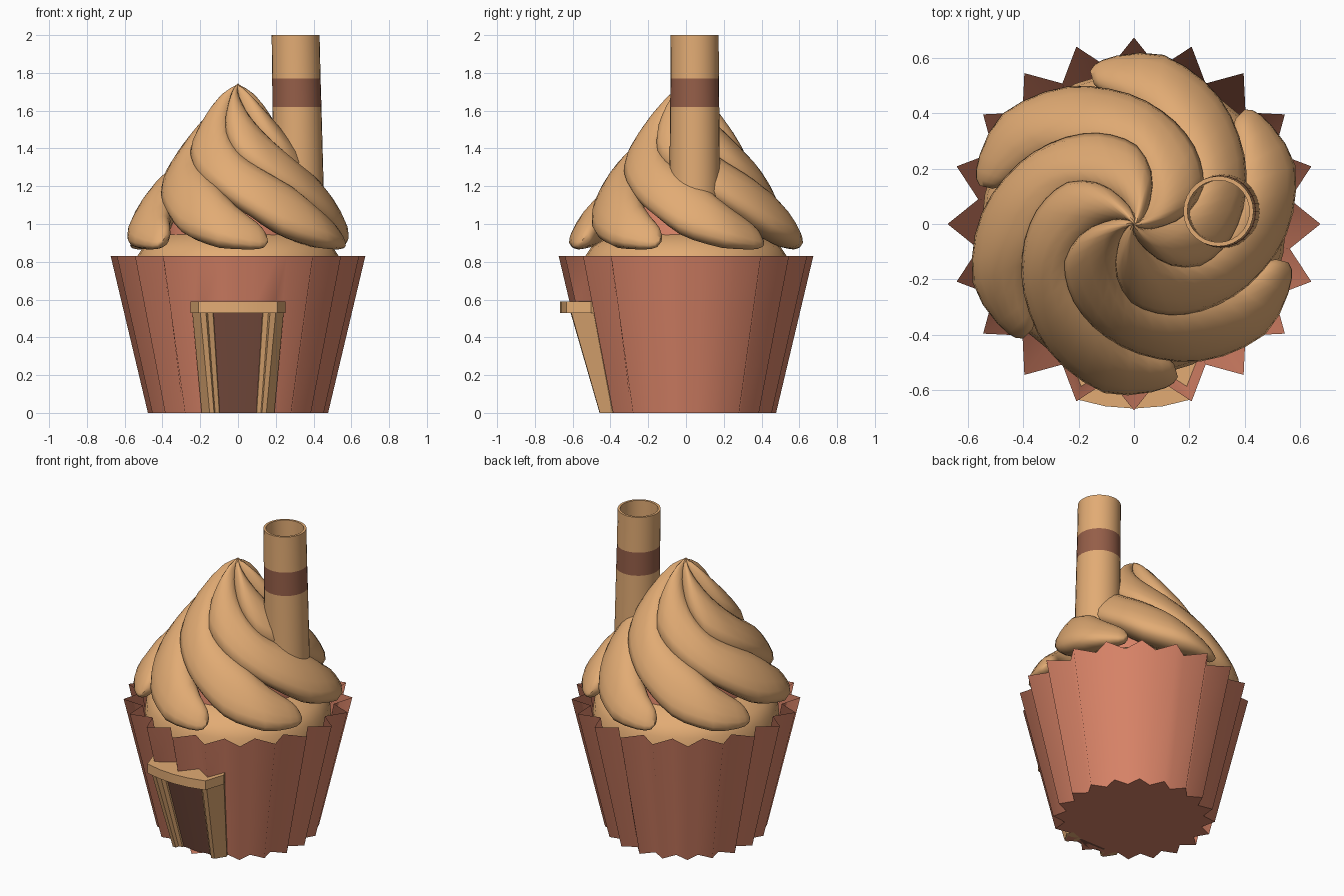
import bpy, bmesh, math
from math import sin, cos, radians, pi

if "Cube" in bpy.data.objects:
    bpy.data.objects.remove(bpy.data.objects["Cube"])


def mat(name, rgb):
    m = bpy.data.materials.new(name)
    m.diffuse_color = (*rgb, 1)
    m.use_nodes = True
    m.node_tree.nodes["Principled BSDF"].inputs["Base Color"].default_value = m.diffuse_color
    return m


CREAM = mat("caramel cream", (0.76, 0.41, 0.175))
PINK = mat("terracotta paper", (0.69, 0.228, 0.137))
BROWN = mat("chocolate brown", (0.30, 0.112, 0.065))
DARK = mat("dark chocolate", (0.21, 0.083, 0.055))


def make(name, verts, faces, mats, angle=None, recalc=True):
    me = bpy.data.meshes.new(name)
    me.from_pydata(verts, [], faces)
    for m in mats:
        me.materials.append(m)
    bm = bmesh.new()
    bm.from_mesh(me)
    if recalc:
        bmesh.ops.recalc_face_normals(bm, faces=bm.faces)
    bm.to_mesh(me)
    bm.free()
    ob = bpy.data.objects.new(name, me)
    bpy.context.collection.objects.link(ob)
    if angle is not None:
        bpy.ops.object.select_all(action='DESELECT')
        bpy.context.view_layer.objects.active = ob
        ob.select_set(True)
        bpy.ops.object.shade_smooth_by_angle(angle=radians(angle))
    return ob


def strips(rows, n):
    return [(r * n + i, r * n + (i + 1) % n, (r + 1) * n + (i + 1) % n, (r + 1) * n + i)
            for r in range(rows - 1) for i in range(n)]


def lathe(name, profile, n, mats, angle=40, centre=lambda z: (0, 0)):
    v = []
    for r, z in profile:
        cx, cy = centre(z)
        v += [(cx + r * cos(2 * pi * i / n), cy + r * sin(2 * pi * i / n), z) for i in range(n)]
    return make(name, v, strips(len(profile), n), mats, angle)


# pleated paper wrapper: 20 pleats, open at the doorway
N = 40
LEVELS = (0, 0.55, 0.83)


def pleat(i, z):
    t = z / 0.83
    r = 0.477 + 0.197 * t if i % 2 == 0 else 0.41 + 0.16 * t
    a = 2 * pi * i / N
    return (r * cos(a), r * sin(a), z)


wv = [pleat(i, z) for z in LEVELS for i in range(N)]
wf = [f for k, f in enumerate(strips(3, N)) if not (k < N and 28 <= k < 32)]
wrapper = make("wrapper", wv, wf, [PINK], recalc=False)
for p in wrapper.data.polygons:
    p.use_smooth = True
make("wrapper_base", [pleat(i, 0) for i in range(N)], [tuple(reversed(range(N)))], [PINK], recalc=False)

# cake top under the icing, and the inner core of the swirl
lathe("cake_top", [(0.55, 0.74), (0.54, 0.82), (0.50, 0.88), (0.40, 0.94), (0.001, 1.0)], 32, [CREAM])
lathe("swirl_core", [(0.38, 0.94), (0.36, 1.1), (0.26, 1.32), (0.15, 1.52), (0.001, 1.66)], 24, [PINK])

# icing swirl: lower edge of one lobe as angle before its end, radius, height
EDGE = [(-270, 0.0, 1.745), (-215, 0.005, 1.735), (-190, 0.03, 1.68), (-170, 0.09, 1.58),
        (-152, 0.195, 1.46), (-135, 0.285, 1.36), (-111, 0.355, 1.27), (-88, 0.415, 1.17),
        (-65, 0.485, 1.06), (-45, 0.555, 0.95), (-22, 0.62, 0.89), (0, 0.60, 0.87), (10, 0.60, 0.87)]


def edge(a):
    for p, q in zip(EDGE, EDGE[1:]):
        if a <= q[0]:
            t = max(0, (a - p[0]) / (q[0] - p[0]))
            return p[1] + t * (q[1] - p[1]), p[2] + t * (q[2] - p[2])
    return EDGE[-1][1:]


def lobe(name, end):
    n, v = 16, []
    steps = [(-208 + 8 * i, 1) for i in range(26)] + [(-3, 0.95), (0, 0.8), (2, 0.4)]
    for a, s in steps:
        (r0, z0), (r1, z1) = edge(a), edge(a - 66)
        length = math.hypot(r1 - r0, z1 - z0) + 1e-6
        dr, dz = (r1 - r0) / length, (z1 - z0) / length
        # the lobe thins towards its lower edge near the end
        half = length * 0.53 * (1 - 0.35 * max(0, (a + 30) / 30))
        w = min(0.105, half * 0.55)
        cr, cz = r0 + dr * half - dz * w * 0.5, z0 + dz * half + dr * w * 0.5
        th = radians(end + a)
        for k in range(n):
            u = 2 * pi * k / n
            p = half * s * cos(u)
            # pull the lower edge outwards to a lip
            q = w * s * sin(u) + max(0, -cos(u)) ** 2 * w * 0.35
            r = max(0.0, cr + dr * p + dz * q)
            v.append((r * cos(th), r * sin(th), max(0.86, cz + dz * p - dr * q)))
    rows = len(steps)
    f = strips(rows, n) + [tuple(range(n)), tuple(range((rows - 1) * n, rows * n))]
    make(name, v, f, [CREAM], 50)


for i in range(6):
    lobe(f"icing_lobe_{i + 1}", 44 + 60 * i)

# rolled wafer straw with a chocolate band
straw = lathe("wafer_straw",
              [(0.114, 1.0), (0.112, 2.0), (0.127, 2.0), (0.128, 1.77), (0.130, 1.62), (0.136, 1.0), (0.114, 1.0)],
              28, [CREAM, BROWN], 40, lambda z: (0.305 + (2 - z) * 0.018, 0.046))
for p in straw.data.polygons:
    if 1.66 < p.center.z < 1.74:
        p.material_index = 1


# doorway: upright blocks; outline points are angle from front, radius at z = 0, slope
def block(name, outline, z0, z1, m):
    v = []
    for z in (z0, z1):
        for a, r, s in outline:
            t = radians(-90 + a)
            v.append(((r + s * z) * cos(t), (r + s * z) * sin(t), z))
    n = len(outline)
    make(name, v, strips(2, n) + [tuple(range(n)), tuple(range(n, 2 * n))], [m], 30)


for side, k in (("left", -1), ("right", 1)):
    block(f"door_jamb_{side}", [(26.3 * k, 0.39, 0.21), (26.3 * k, 0.434, 0.21), (18.2 * k, 0.48, 0.30),
                                (15.5 * k, 0.475, 0.30), (15.5 * k, 0.39, 0.21)], 0, 0.55, CREAM)
    block(f"door_inner_jamb_{side}", [(16 * k, 0.39, 0.21), (16 * k, 0.455, 0.28), (13 * k, 0.44, 0.28),
                                      (13 * k, 0.39, 0.21)], 0, 0.54, CREAM)
block("door_lintel", [(-26.5, 0.50, 0), (-26.5, 0.562, 0)] + [(a, 0.667, 0) for a in (-18.2, -9, 0, 9, 18.2)]
      + [(26.5, 0.562, 0), (26.5, 0.50, 0)], 0.53, 0.59, CREAM)
block("door_panel", [(-14, 0.39, 0.2), (-14, 0.43, 0.28), (0, 0.43, 0.28), (14, 0.43, 0.28), (14, 0.39, 0.2)],
      0, 0.54, DARK)
